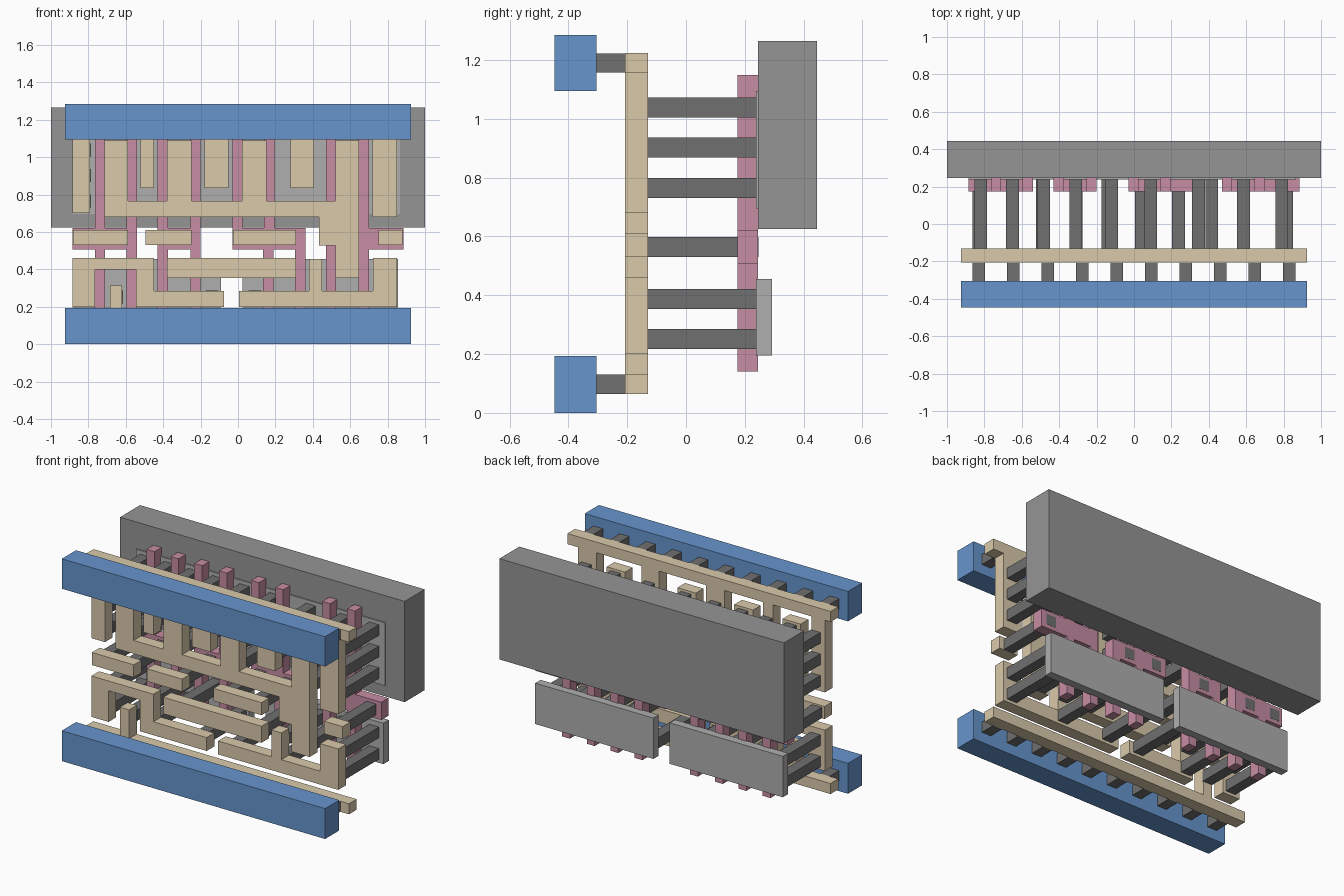
import bpy, bmesh

if "Cube" in bpy.data.objects:
    bpy.data.objects.remove(bpy.data.objects["Cube"])


def material(name, rgb):
    m = bpy.data.materials.new(name)
    m.diffuse_color = (*rgb, 1)
    m.use_nodes = True
    m.node_tree.nodes["Principled BSDF"].inputs["Base Color"].default_value = m.diffuse_color
    return m


BLUE = material("blue", (0.135, 0.30, 0.61))
TAN = material("tan", (0.70, 0.59, 0.41))
PINK = material("pink", (0.57, 0.27, 0.37))
DARK = material("dark_grey", (0.16, 0.16, 0.16))
GREY = material("mid_grey", (0.30, 0.30, 0.30))
LIGHT = material("light_grey", (0.43, 0.43, 0.43))


def prism(name, pts, y0, y1, mat):
    """Extrude an (x, z) outline from y0 to y1."""
    bm = bmesh.new()
    face = bm.faces.new([bm.verts.new((x, y0, z)) for x, z in pts])
    ext = bmesh.ops.extrude_face_region(bm, geom=[face])["geom"]
    bmesh.ops.translate(bm, vec=(0, y1 - y0, 0),
                        verts=[g for g in ext if isinstance(g, bmesh.types.BMVert)])
    bmesh.ops.recalc_face_normals(bm, faces=bm.faces)
    me = bpy.data.meshes.new(name)
    bm.to_mesh(me)
    bm.free()
    me.materials.append(mat)
    ob = bpy.data.objects.new(name, me)
    bpy.context.collection.objects.link(ob)
    return ob


def bar(name, x0, x1, z0, z1, y, mat):
    return prism(name, [(x0, z0), (x1, z0), (x1, z1), (x0, z1)], *y, mat)


def comb(name, x0, x1, z0, z1, y, mat, up=(), down=()):
    """Horizontal bar with teeth (x0, x1, tip z) rising or hanging from it."""
    pts = [(x0, z0)]
    for a, b, t in down:
        pts += [(a, z0), (a, t), (b, t), (b, z0)]
    pts += [(x1, z0), (x1, z1)]
    for a, b, t in reversed(up):
        pts += [(b, z1), (b, t), (a, t), (a, z1)]
    pts.append((x0, z1))
    # drop redundant collinear points
    i = 0
    while i < len(pts):
        p, q, r = pts[i - 1], pts[i], pts[(i + 1) % len(pts)]
        if abs((q[0]-p[0]) * (r[1]-q[1]) - (q[1]-p[1]) * (r[0]-q[0])) < 1e-7:
            pts.pop(i)
            i = 0
        else:
            i += 1
    return prism(name, pts, *y, mat)


# Back slab and thin active plates
bar("back_well", -1, 1, 0.625, 1.265, (0.245, 0.445), GREY)
bar("upper_plate", -0.885, 0.865, 0.695, 1.095, (0.238, 0.29), LIGHT)
bar("lower_plate_left", -0.885, -0.09, 0.195, 0.455, (0.238, 0.292), LIGHT)
bar("lower_plate_right", 0.025, 0.855, 0.195, 0.455, (0.238, 0.292), LIGHT)

# Pink gate pairs: pad with vertical fingers up and down
GY = (0.175, 0.245)
W = 0.055
for i, (x0, x1, ups, downs) in enumerate([
        (-0.885, -0.54, (-0.765, -0.595), (-0.765, -0.595)),
        (-0.43, -0.2, (-0.43, -0.255), (-0.43, -0.255)),
        (-0.03, 0.36, (-0.03, 0.14), (0.135, 0.305)),
        (0.47, 0.885, (0.47, 0.645), (0.47, 0.645))]):
    comb(f"gate_pair_{i + 1}", x0, x1, 0.507, 0.62, GY, PINK,
         [(x, x + W, 1.15) for x in ups], [(x, x + W, 0.14) for x in downs])

# Tan wiring layer
LY = (-0.207, -0.13)
comb("upper_inner_rail", -0.925, 0.925, 1.158, 1.225, LY, TAN, down=[
    (-0.885, -0.79, 0.70), (-0.52, -0.45, 0.835), (-0.18, -0.05, 0.835),
    (0.28, 0.405, 0.835), (0.72, 0.85, 0.68)])
comb("lower_inner_rail", -0.925, 0.925, 0.065, 0.132, LY, TAN,
     up=[(-0.685, -0.62, 0.315)])
comb("comb_wire", -0.715, 0.648, 0.68, 0.765, LY, TAN,
     up=[(-0.715, -0.588, 1.088), (-0.38, -0.248, 1.088),
         (0.022, 0.152, 1.088), (0.52, 0.648, 1.088)],
     down=[(0.432, 0.52, 0.527), (0.52, 0.648, 0.355)])
prism("step_wire", [(-0.885, 0.2), (-0.765, 0.2), (-0.765, 0.398), (-0.545, 0.398),
                    (-0.545, 0.2), (-0.075, 0.2), (-0.075, 0.285), (-0.45, 0.285),
                    (-0.45, 0.46), (-0.885, 0.46)], *LY, TAN)
bar("middle_wire", -0.38, 0.31, 0.355, 0.46, LY, TAN)
comb("corner_wire", 0.005, 0.85, 0.2, 0.285, LY, TAN,
     up=[(0.38, 0.45, 0.455), (0.722, 0.85, 0.46)])
for i, (a, b) in enumerate([(-0.882, -0.588), (-0.495, -0.248),
                            (-0.028, 0.31), (0.75, 0.88)]):
    bar(f"input_wire_{i + 1}", a, b, 0.53, 0.61, LY, TAN)

# Long dark posts from the wiring back to plates and pads
LOW, MID = 0.252, 0.388
T3, T2 = (0.765, 0.902, 1.038), (0.902, 1.038)
posts = [(-0.82, T3), (-0.65, T3), (-0.482, T2), (-0.312, T3), (-0.12, T2),
         (0.09, T3), (0.345, T2), (0.585, T3), (0.79, T3),
         (-0.82, (LOW, MID)), (-0.65, (LOW,)), (-0.49, (LOW, MID)), (-0.312, (MID,)),
         (-0.14, (LOW,)), (0.09, (LOW,)), (0.238, (MID,)), (0.415, (LOW, MID)),
         (0.585, (MID,)), (0.79, (LOW, MID))]
posts += [(x, (0.565,)) for x in (-0.83, -0.65, -0.31, 0.04, 0.238, 0.815)]
H = 0.034
for x, zs in posts:
    for z in zs:
        bar("long_post", x - H, x + H, z - H, z + H,
            (-0.132, 0.246 if z == 0.565 else 0.242), DARK)

# Blue power rails and their short posts
for name, z0, z1, zc in (("lower", 0, 0.193, 0.098), ("upper", 1.095, 1.285, 1.19)):
    bar(f"{name}_front_rail", -0.925, 0.925, z0, z1, (-0.447, -0.305), BLUE)
    for i in range(10):
        x = -0.83 + i * 0.1845
        bar(f"{name}_short_post", x - 0.033, x + 0.033, zc - 0.033, zc + 0.033,
            (-0.307, -0.205), DARK)
